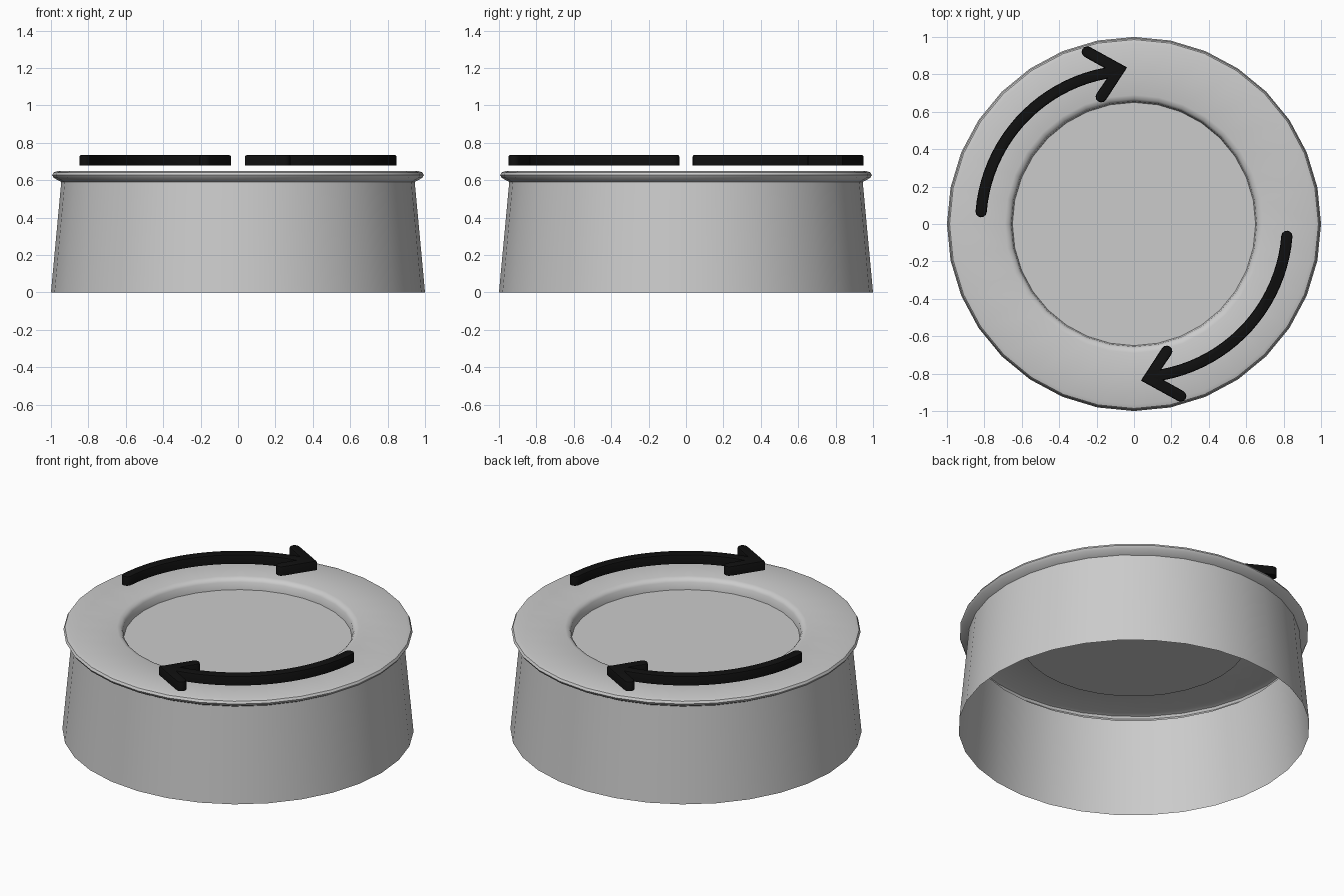
import bpy, bmesh, math
from mathutils import Vector

if "Cube" in bpy.data.objects:
    bpy.data.objects.remove(bpy.data.objects["Cube"])

SIDES = 32


def finish(bm, name, angle=35):
    bmesh.ops.recalc_face_normals(bm, faces=bm.faces)
    mesh = bpy.data.meshes.new(name)
    bm.to_mesh(mesh)
    bm.free()
    obj = bpy.data.objects.new(name, mesh)
    bpy.context.collection.objects.link(obj)
    bpy.ops.object.select_all(action='DESELECT')
    obj.select_set(True)
    bpy.context.view_layer.objects.active = obj
    bpy.ops.object.shade_smooth_by_angle(angle=math.radians(angle))
    return obj


# Cap: open-bottom lathe with a tapered skirt, rounded lip and sunken disc
profile = [(1.0, 0), (0.945, 0.59), (0.985, 0.612), (0.994, 0.627), (0.986, 0.641),
           (0.965, 0.648), (0.69, 0.648), (0.668, 0.641), (0.656, 0.625), (0.65, 0.58)]
bm = bmesh.new()
rings = []
for r, z in profile:
    rings.append([bm.verts.new((r * math.cos(2 * math.pi * i / SIDES),
                                r * math.sin(2 * math.pi * i / SIDES), z))
                  for i in range(SIDES)])
for a, b in zip(rings, rings[1:]):
    for i in range(SIDES):
        j = (i + 1) % SIDES
        bm.faces.new((a[i], a[j], b[j], b[i]))
bm.faces.new(rings[-1])
finish(bm, "cap_shell", 40)

# Turn arrows: curved bar with an open arrowhead, floating above the rim
black = bpy.data.materials.new("black")
black.diffuse_color = (0.005, 0.005, 0.005, 1)
black.use_nodes = True
black.node_tree.nodes["Principled BSDF"].inputs["Base Color"].default_value = black.diffuse_color
R, W = 0.82, 0.03


def arc(r, a0, a1, n=20):
    return [Vector((r * math.cos(math.radians(a0 + (a1 - a0) * i / n)),
                    r * math.sin(math.radians(a0 + (a1 - a0) * i / n)))) for i in range(n + 1)]


def round_end(centre, direction, turn, n=6):
    base = math.atan2(direction[1], direction[0])
    return [Vector(centre) + W * Vector((math.cos(base + turn * (t / n - 0.5) * math.pi),
                                         math.sin(base + turn * (t / n - 0.5) * math.pi)))
            for t in range(n + 1)]


def make_arrow(name, sign):
    start = 175.4
    tail = (R * math.cos(math.radians(start)), R * math.sin(math.radians(start)))
    outline = arc(R + W, start, 100.8)[1:]
    outline += round_end((-0.25, 0.92), (-0.88, 0.47), -1)
    outline += [Vector((-0.037, 0.837))]
    outline += round_end((-0.175, 0.68), (-0.55, -0.835), -1)
    outline += arc(R - W, 100.7, start)[:-1]
    outline += round_end(tail, (-0.08, -1), -1)
    bm = bmesh.new()
    base = bm.faces.new([bm.verts.new((sign * p.x, sign * p.y, 0.677)) for p in outline])
    res = bmesh.ops.extrude_face_region(bm, geom=[base], use_keep_orig=True)
    verts = [g for g in res["geom"] if isinstance(g, bmesh.types.BMVert)]
    bmesh.ops.translate(bm, verts=verts, vec=(0, 0, 0.058))
    top = [e for e in bm.edges if all(v.co.z > 0.73 for v in e.verts)]
    bmesh.ops.bevel(bm, geom=top, offset=0.01, segments=2, profile=0.5, affect='EDGES')
    finish(bm, name).data.materials.append(black)


make_arrow("arrow_back", 1)
make_arrow("arrow_front", -1)
